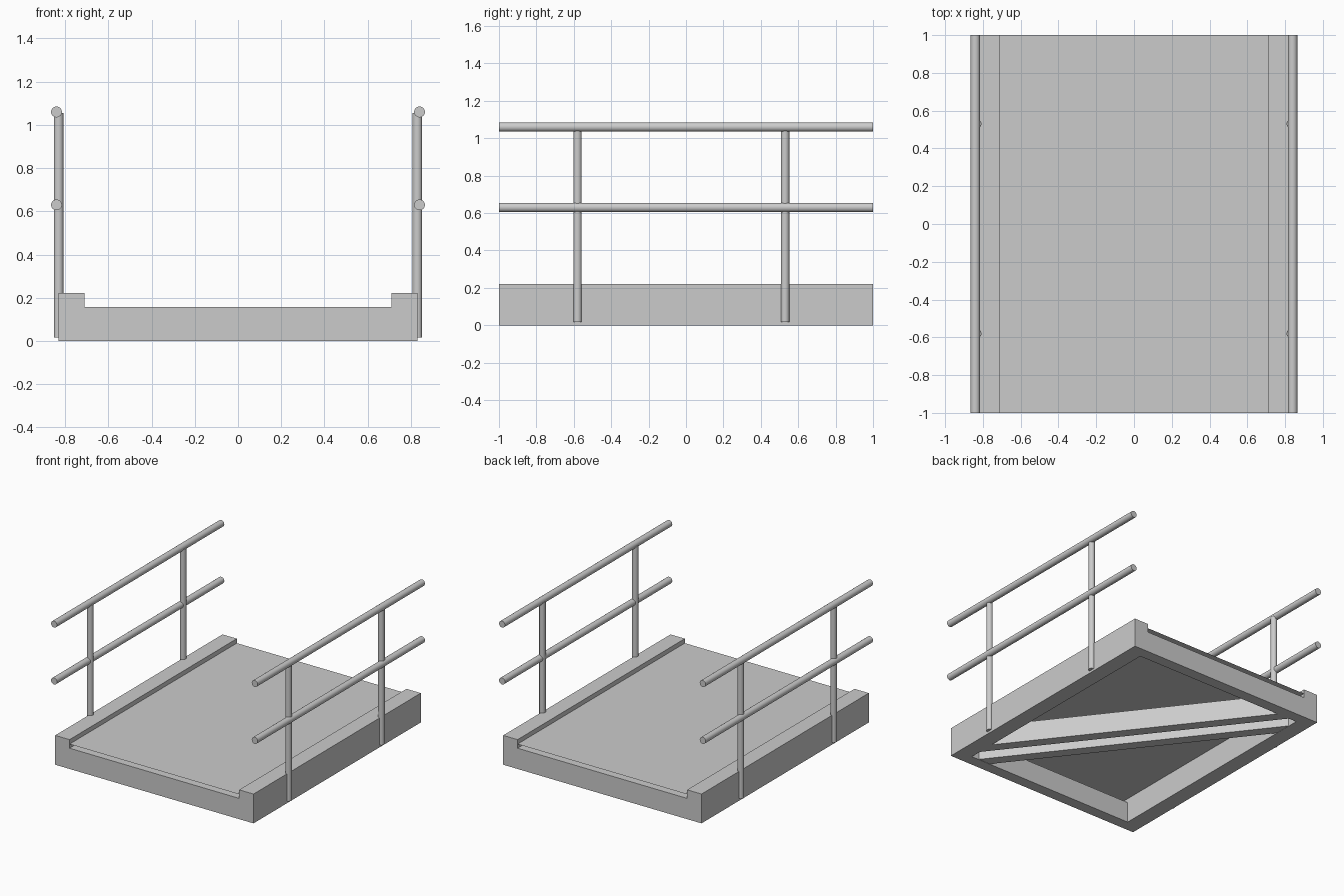
import bpy
import math
from mathutils import Matrix, Vector

if "Cube" in bpy.data.objects:
    bpy.data.objects.remove(bpy.data.objects["Cube"])


def box(name, lo, hi, angle=0.0):
    """Box between two corners, then turned about z through the origin."""
    lo, hi = Vector(lo), Vector(hi)
    bpy.ops.mesh.primitive_cube_add(size=1)
    ob = bpy.context.object
    ob.name = name
    size = hi - lo
    m = (Matrix.Rotation(angle, 4, 'Z') @ Matrix.Translation((lo + hi) / 2)
         @ Matrix.Diagonal((size.x, size.y, size.z, 1)))
    ob.data.transform(m)
    return ob


def tube(name, start, end, radius):
    """Round bar running between two points."""
    start, end = Vector(start), Vector(end)
    d = end - start
    bpy.ops.mesh.primitive_cylinder_add(vertices=24, radius=radius, depth=d.length,
                                        location=(start + end) / 2)
    ob = bpy.context.object
    ob.name = name
    ob.rotation_euler = d.to_track_quat('Z', 'Y').to_euler()
    bpy.ops.object.shade_smooth_by_angle(angle=math.radians(40))
    return ob


SIDE_IN, SIDE_OUT = 0.71, 0.83
BEAM_TOP, CURB_TOP, DECK_Z = 0.157, 0.222, 0.188

for s, side in ((-1, "left"), (1, "right")):
    # side beam with raised curb
    xs = sorted((s * SIDE_IN, s * SIDE_OUT))
    box(f"side_beam_{side}", (xs[0], -1, 0), (xs[1], 1, CURB_TOP))
    # handrail and middle rail
    for z, label in ((1.06, "top"), (0.63, "middle")):
        tube(f"{label}_rail_{side}", (s * 0.84, -1, z), (s * 0.84, 1, z), 0.025)
    # posts
    for y, label in ((-0.58, "front"), (0.53, "back")):
        tube(f"{label}_post_{side}", (s * 0.83, y, 0.017), (s * 0.83, y, 1.055), 0.0225)

# end beams between the side beams
for s, end in ((-1, "front"), (1, "back")):
    ys = sorted((s * 0.915, s * 1.0))
    box(f"end_beam_{end}", (-SIDE_IN, ys[0], 0), (SIDE_IN, ys[1], BEAM_TOP))

# pair of diagonal braces under the deck
diagonal = math.atan2(0.915, -SIDE_IN)
for s, label in ((-1, "near"), (1, "far")):
    ys = sorted((s * 0.05, s * 0.13))
    box(f"diagonal_brace_{label}", (-1.15, ys[0], 0.002), (1.15, ys[1], BEAM_TOP), diagonal)

# thin deck sheet lying just above the end beams
bpy.ops.mesh.primitive_plane_add(size=2, location=(0, 0, DECK_Z))
deck = bpy.context.object
deck.name = "deck_sheet"
deck.data.transform(Matrix.Diagonal((SIDE_IN, 1, 1, 1)))
